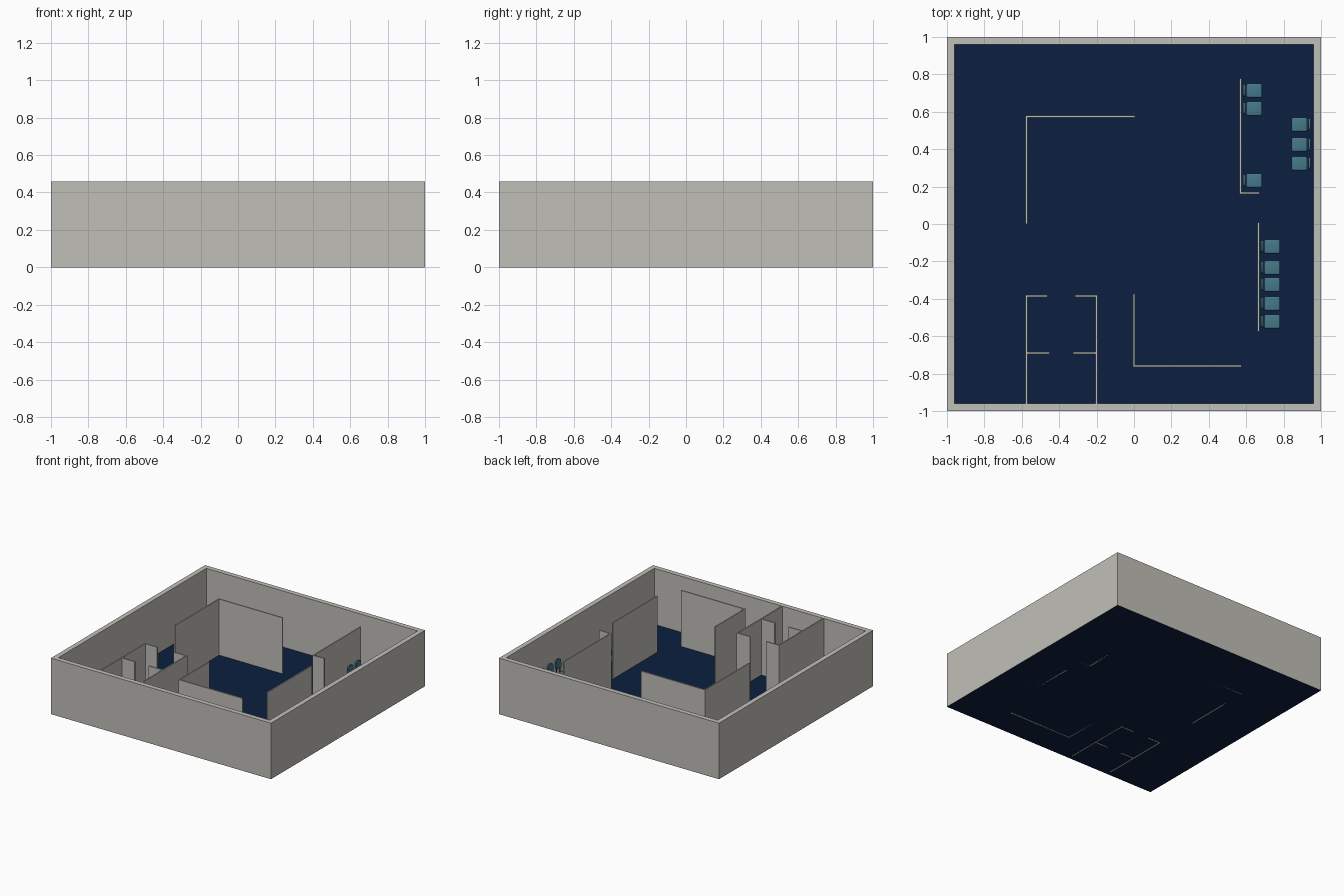
import bpy, bmesh, math
from mathutils import Matrix, Vector

if "Cube" in bpy.data.objects:
    bpy.data.objects.remove(bpy.data.objects["Cube"])

H = 0.46      # wall height
T = 0.01      # partition thickness


def material(name, rgb):
    m = bpy.data.materials.new(name)
    m.diffuse_color = (*rgb, 1)
    m.use_nodes = True
    m.node_tree.nodes["Principled BSDF"].inputs["Base Color"].default_value = m.diffuse_color
    return m


WALL = material("warm grey wall", (0.53, 0.52, 0.48))
FLOOR = material("navy floor", (0.0037, 0.0145, 0.052))
TEAL = material("teal seat", (0.061, 0.19, 0.26))
DARK = material("dark teal frame", (0.022, 0.07, 0.095))


def add_object(name, mesh, loc=(0, 0, 0), rot=0):
    ob = bpy.data.objects.new(name, mesh)
    ob.location = loc
    ob.rotation_euler.z = rot
    bpy.context.collection.objects.link(ob)
    return ob


def box(bm, lo, hi, mat=0):
    """Axis-aligned box between two corners; returns its vertices."""
    c = [(a + b) / 2 for a, b in zip(lo, hi)]
    s = [b - a for a, b in zip(lo, hi)]
    m = Matrix.Translation(c) @ Matrix.Diagonal((*s, 1))
    vs = bmesh.ops.create_cube(bm, size=1, matrix=m)["verts"]
    for f in {f for v in vs for f in v.link_faces}:
        f.material_index = mat
    return vs


def finish(bm, name, mats):
    me = bpy.data.meshes.new(name)
    bm.to_mesh(me)
    bm.free()
    for m in mats:
        me.materials.append(m)
    return me


# Floor sheet
bm = bmesh.new()
bmesh.ops.create_grid(bm, x_segments=1, y_segments=1, size=1)
add_object("floor", finish(bm, "floor", [FLOOR]))

# Outer wall ring: floor plan ring raised to wall height, open at the bottom
bm = bmesh.new()
rings = []
for r, z in ((1, 0), (1, H), (0.96, H), (0.96, 0)):
    rings.append([bm.verts.new((sx * r, sy * r, z))
                  for sx, sy in ((-1, -1), (1, -1), (1, 1), (-1, 1))])
for a, b in zip(rings, rings[1:]):
    for i in range(4):
        j = (i + 1) % 4
        bm.faces.new((a[i], a[j], b[j], b[i]))
add_object("outer_walls", finish(bm, "outer_walls", [WALL]))

# Partition walls: x0, y0, x1, y1 along each centre line
partitions = {
    "lounge_wall": [(-0.575, 0.005, -0.575, 0.575), (-0.575, 0.575, 0, 0.575)],
    "hall_wall": [(0, -0.76, 0, -0.38), (0, -0.76, 0.57, -0.76)],
    "upper_right_wall": [(0.57, 0.165, 0.57, 0.772), (0.57, 0.165, 0.665, 0.165)],
    "lower_right_wall": [(0.665, -0.57, 0.665, 0.002)],
    "small_room_wall": [(-0.575, -0.96, -0.575, -0.385), (-0.2, -0.96, -0.2, -0.385),
                        (-0.575, -0.385, -0.468, -0.385), (-0.31, -0.385, -0.2, -0.385),
                        (-0.575, -0.69, -0.457, -0.69), (-0.32, -0.69, -0.2, -0.69)],
}
h = T / 2
for name, runs in partitions.items():
    bm = bmesh.new()
    for x0, y0, x1, y1 in runs:
        box(bm, (x0 - h, y0 - h, 0), (x1 + h, y1 + h, H))
    add_object(name, finish(bm, name, [WALL]))

# Chair mesh, facing +x
bm = bmesh.new()
# seat cushion with rounded corners
vs = box(bm, (-0.041, -0.038, 0.085), (0.041, 0.038, 0.108))
edges = list({e for v in vs for e in v.link_edges})
bmesh.ops.bevel(bm, geom=edges, offset=0.008, segments=3, profile=0.5, affect='EDGES')
# backrest: rounded outline, extruded and leaned back
outline = []
for cy, cz, a0 in ((0.012, 0.182, 0), (-0.012, 0.182, 90), (-0.02, 0.142, 180), (0.02, 0.142, 270)):
    rad = 0.02 if cz > 0.16 else 0.012
    for k in range(6):
        a = math.radians(a0 + 18 * k)
        outline.append((0, cy + rad * math.cos(a), cz + rad * math.sin(a) + 0.008))
face = bm.faces.new([bm.verts.new(p) for p in outline])
ext = bmesh.ops.extrude_face_region(bm, geom=[face])["geom"]
back = [v for v in ext if isinstance(v, bmesh.types.BMVert)]
bmesh.ops.translate(bm, verts=back, vec=(-0.012, 0, 0))
back += list(face.verts)
bmesh.ops.rotate(bm, verts=back, cent=(0, 0, 0.14), matrix=Matrix.Rotation(-0.1, 3, 'Y'))
bmesh.ops.translate(bm, verts=back, vec=(-0.042, 0, 0))
# four legs, two back posts and the bar under the seat
for sy in (-1, 1):
    y = sy * 0.03
    for x in (-0.032, 0.032):
        box(bm, (x - 0.003, y - 0.003, 0), (x + 0.003, y + 0.003, 0.088), 1)
    y = sy * 0.022
    box(bm, (-0.053, y - 0.003, 0.092), (-0.047, y + 0.003, 0.16), 1)
    box(bm, (-0.053, y - 0.003, 0.092), (-0.03, y + 0.003, 0.098), 1)
bmesh.ops.recalc_face_normals(bm, faces=bm.faces)
chair = finish(bm, "chair", [TEAL, DARK])
chair.shade_smooth()
chair.set_sharp_from_angle(angle=math.radians(40))

# Rows of chairs: seat x, turn, y positions
rows = [("upper_chair", 0.643, 0, (0.714, 0.617, 0.233)),
        ("window_chair", 0.884, math.pi, (0.532, 0.425, 0.324)),
        ("lower_chair", 0.739, 0, (-0.12, -0.233, -0.324, -0.425, -0.521))]
for name, x, turn, ys in rows:
    for i, y in enumerate(ys):
        add_object(f"{name}_{i + 1}", chair, (x, y, 0), turn)
